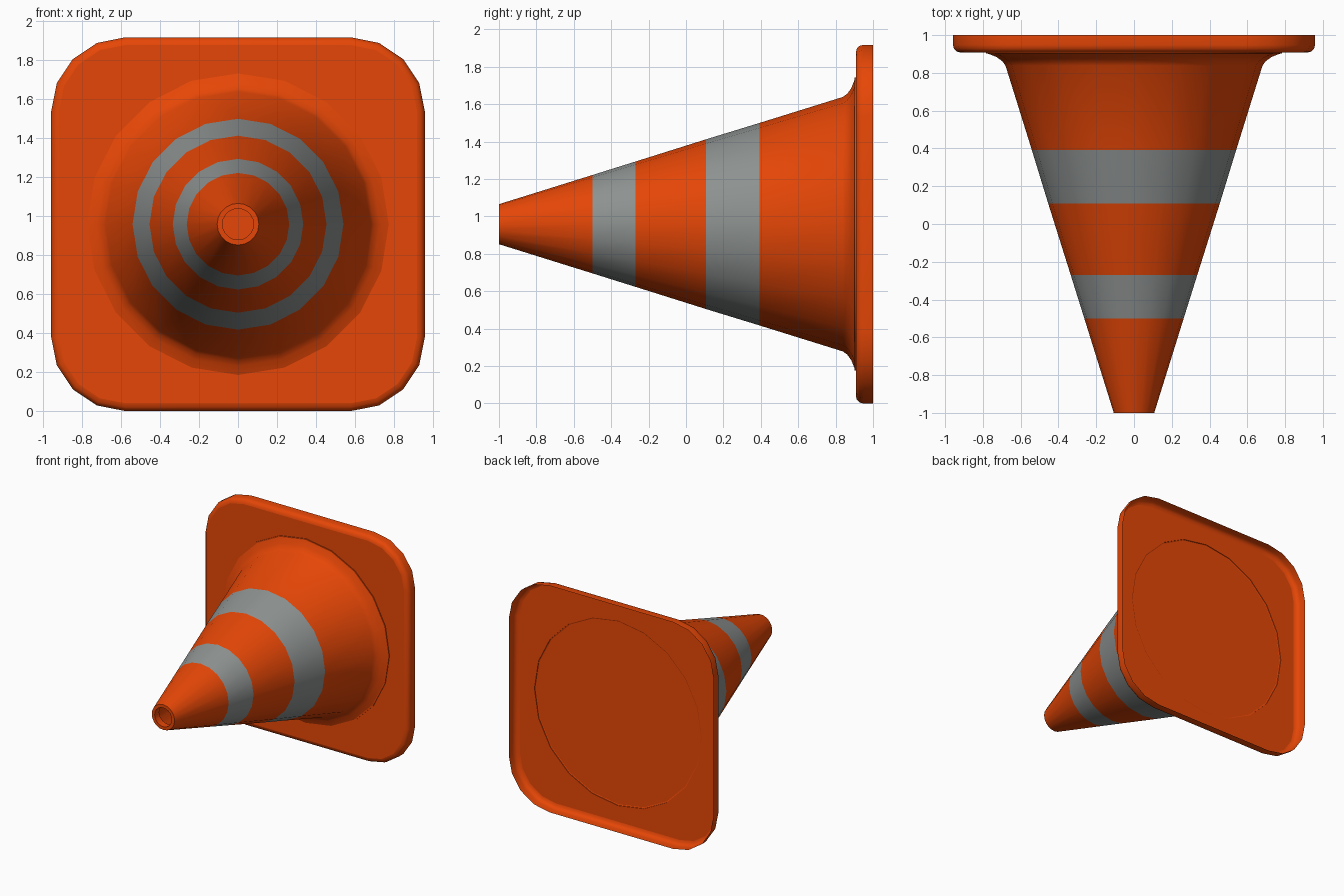
import bpy, bmesh, math

if "Cube" in bpy.data.objects:
    bpy.data.objects.remove(bpy.data.objects["Cube"])

HALF = 0.9585       # half width of the plate
CZ = HALF           # height of the cone axis
SIDES = 20


def material(name, rgb):
    m = bpy.data.materials.new(name)
    m.diffuse_color = (*rgb, 1.0)
    m.use_nodes = True
    m.node_tree.nodes["Principled BSDF"].inputs["Base Color"].default_value = m.diffuse_color
    return m


orange = material("safety orange", (0.79, 0.062, 0.002))
grey = material("reflective grey", (0.27, 0.29, 0.285))


def circle(r, y):
    return [(r * math.cos(2 * math.pi * i / SIDES), y,
             CZ + r * math.sin(2 * math.pi * i / SIDES)) for i in range(SIDES)]


def rounded_square(inset, y, radius=0.38):
    # four corners of five points each, matching the 20-sided circle
    c, r = HALF - radius, radius - inset
    pts = []
    for q in range(4):
        mid = math.radians(45 + 90 * q)
        cx = math.copysign(c, math.cos(mid))
        cz = math.copysign(c, math.sin(mid))
        for i in range(5):
            a = math.radians(90 * q + 22.5 * i)
            pts.append((cx + r * math.cos(a), y, CZ + cz + r * math.sin(a)))
    return pts


def loft(name, rings, cap_start=False, stripes=()):
    bm = bmesh.new()
    loops = [[bm.verts.new(p) for p in ring] for ring in rings]
    for a, b in zip(loops, loops[1:]):
        for i in range(SIDES):
            j = (i + 1) % SIDES
            bm.faces.new((a[i], b[i], b[j], a[j]))
    if cap_start:
        bm.faces.new(loops[0])
    for f in bm.faces:
        y = f.calc_center_median().y
        f.material_index = int(any(lo < y < hi for lo, hi in stripes))
    me = bpy.data.meshes.new(name)
    bm.to_mesh(me)
    bm.free()
    me.materials.append(orange)
    if stripes:
        me.materials.append(grey)
    ob = bpy.data.objects.new(name, me)
    bpy.context.collection.objects.link(ob)
    bpy.ops.object.select_all(action='DESELECT')
    ob.select_set(True)
    bpy.context.view_layer.objects.active = ob
    bpy.ops.object.shade_smooth_by_angle(angle=math.radians(40))
    # faces square to the axis stay flat
    for p in me.polygons:
        if abs(p.normal.y) > 0.999:
            p.use_smooth = False
    return ob


# base plate: thin shell, open at the back, with a rounded front edge
B, FRONT = 0.04, 0.908
rings = [circle(0.783, FRONT - 0.006), circle(0.783, FRONT)]
for i in range(4):
    a = math.radians(30 * i)
    rings.append(rounded_square(B * (1 - math.sin(a)), FRONT + B * (1 - math.cos(a))))
rings.append(rounded_square(0, 1.0))
loft("base_plate", rings, cap_start=True)

# cone body: open tip with a short lip, straight taper with two stripes, flared foot
profile = [(0.08, -0.94), (0.08, -1.0), (0.107, -1.0), (0.263, -0.5),
           (0.335, -0.27), (0.454, 0.108), (0.541, 0.392), (0.68, 0.838),
           (0.697, 0.862), (0.728, 0.884), (0.781, 0.905)]
loft("cone_body", [circle(r, y) for r, y in profile],
     stripes=((-0.5, -0.27), (0.108, 0.392)))
